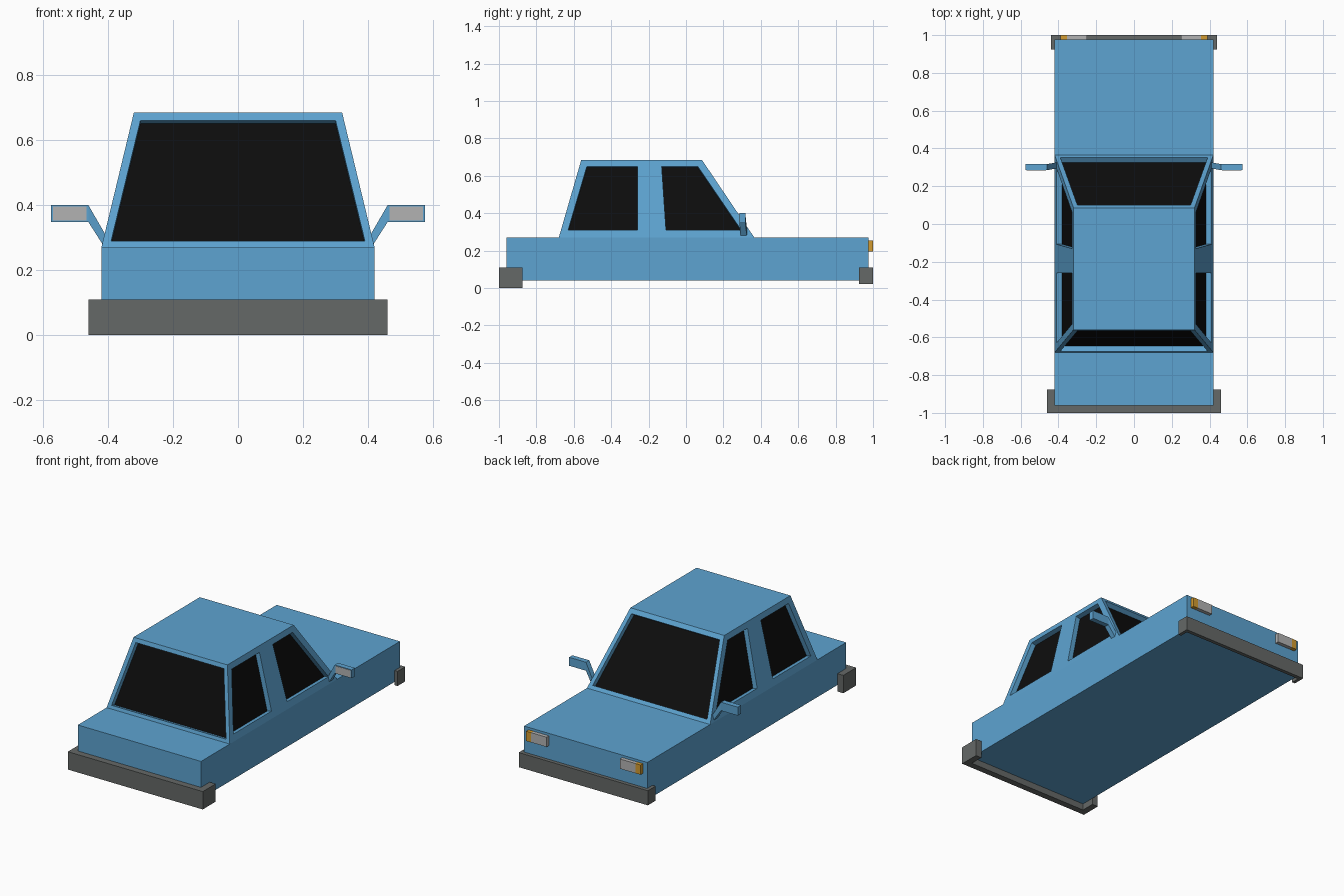
import bpy, bmesh
from mathutils import Vector

if "Cube" in bpy.data.objects:
    bpy.data.objects.remove(bpy.data.objects["Cube"])


def material(name, rgb):
    m = bpy.data.materials.new(name)
    m.diffuse_color = (*rgb, 1)
    m.use_nodes = True
    m.node_tree.nodes["Principled BSDF"].inputs["Base Color"].default_value = m.diffuse_color
    return m


BLUE = material("blue_paint", (0.11, 0.37, 0.64))
BLACK = material("dark_glass", (0.004, 0.004, 0.004))
DARK = material("bumper_grey", (0.13, 0.14, 0.135))
SILVER = material("lamp_grey", (0.45, 0.45, 0.45))
ORANGE = material("amber", (0.65, 0.33, 0.03))


def finish(name, bm, *mats):
    bmesh.ops.remove_doubles(bm, verts=bm.verts, dist=1e-5)
    bmesh.ops.recalc_face_normals(bm, faces=bm.faces)
    me = bpy.data.meshes.new(name)
    bm.to_mesh(me)
    bm.free()
    for m in mats:
        me.materials.append(m)
    ob = bpy.data.objects.new(name, me)
    bpy.context.collection.objects.link(ob)
    return ob


def prism(name, points, offset, mat):
    """Closed prism: a flat outline swept along an offset."""
    bm = bmesh.new()
    face = bm.faces.new([bm.verts.new(p) for p in points])
    new = bmesh.ops.extrude_face_region(bm, geom=[face], use_keep_orig=True)["geom"]
    verts = [g for g in new if isinstance(g, bmesh.types.BMVert)]
    bmesh.ops.translate(bm, verts=verts, vec=offset)
    return finish(name, bm, mat)


def box(name, x0, x1, y0, y1, z0, z1, mat):
    pts = [(x0, y0, z0), (x1, y0, z0), (x1, y1, z0), (x0, y1, z0)]
    return prism(name, pts, (0, 0, z1 - z0), mat)


def mirror_x(ob):
    """Mirror across the centre plane."""
    mod = ob.modifiers.new("mirror", "MIRROR")
    mod.use_clip = False
    return ob


# Lower body
box("body", -0.42, 0.42, -0.96, 0.977, 0.04, 0.27, BLUE)

# Cabin: tapered shell with recessed windows
Z0, Z1 = 0.27, 0.685


def taper(z):
    t = (z - Z0) / (Z1 - Z0)
    return 0.42 - 0.10 * t, 0.365 - 0.28 * t, -0.68 + 0.12 * t


def on_side(s, y, z):
    return Vector((s * taper(z)[0], y, z))


def on_end(front, x, z):
    return Vector((x, taper(z)[1 if front else 2], z))


cabin = bmesh.new()


def quad(pts, mat=0):
    cabin.faces.new([cabin.verts.new(p) for p in pts]).material_index = mat


def window_panel(outer, hole, depth=0.03):
    n = (outer[1] - outer[0]).cross(outer[3] - outer[0]).normalized()
    if n.z < 0:
        n = -n
    glass = [p - n * depth for p in hole]
    for i in range(4):
        j = (i + 1) % 4
        quad([outer[i], outer[j], hole[j], hole[i]])
        quad([hole[i], hole[j], glass[j], glass[i]])
    quad(glass, 1)


# Windscreen and rear window
for front in (True, False):
    outer = [(-0.42, Z0), (0.42, Z0), (0.32, Z1), (-0.32, Z1)]
    hole = [(-0.39, 0.29), (0.39, 0.29), (0.30, 0.66), (-0.30, 0.66)]
    window_panel([on_end(front, *p) for p in outer], [on_end(front, *p) for p in hole])

# Side windows, two per side
side_panels = [
    ([(-0.68, Z0), (-0.18, Z0), (-0.195, Z1), (-0.56, Z1)],
     [(-0.63, 0.31), (-0.26, 0.31), (-0.26, 0.65), (-0.53, 0.65)]),
    ([(-0.18, Z0), (0.365, Z0), (0.085, Z1), (-0.195, Z1)],
     [(-0.107, 0.31), (0.295, 0.31), (0.063, 0.65), (-0.13, 0.65)]),
]
for s in (-1, 1):
    for outer, hole in side_panels:
        window_panel([on_side(s, *p) for p in outer], [on_side(s, *p) for p in hole])

# Roof
roof = [(0.32, y, Z1) for y in (-0.56, -0.195, 0.085)]
quad(roof + [(-x, y, z) for x, y, z in reversed(roof)])
finish("cabin", cabin, BLUE, BLACK)


# Bumpers: U-shaped bars wrapping the body corners
def bumper(name, w, tip, inner, arm, z0, z1):
    half = [(w, tip), (w, arm), (0.42, arm), (0.42, inner)]
    pts = half + [(-x, y) for x, y in reversed(half)]
    prism(name, [(x, y, z0) for x, y in pts], (0, 0, z1 - z0), DARK)


bumper("front_bumper", 0.46, -1.0, -0.96, -0.875, 0.0, 0.11)
bumper("back_bumper", 0.44, 1.0, 0.977, 0.925, 0.02, 0.11)

# Lamps with amber outer ends
mirror_x(box("lamps", 0.25, 0.355, 0.97, 1.0, 0.195, 0.255, SILVER))
mirror_x(box("amber_lamps", 0.355, 0.39, 0.97, 1.0, 0.195, 0.255, ORANGE))

# Wing mirrors: slanted arm, head and glass
bm = bmesh.new()
ends = []
for x, y, za, zb in ((0.405, 0.295, 0.262, 0.305), (0.46, 0.285, 0.348, 0.40)):
    ends.append([bm.verts.new(p) for p in
                 ((x, y, za), (x, y + 0.032, za), (x, y + 0.032, zb), (x, y, zb))])
for i in range(4):
    j = (i + 1) % 4
    bm.faces.new([ends[0][i], ends[0][j], ends[1][j], ends[1][i]])
for e in ends:
    bm.faces.new(e)
mirror_x(finish("mirror_arms", bm, BLUE))
mirror_x(box("mirror_heads", 0.46, 0.575, 0.285, 0.317, 0.348, 0.40, BLUE))
mirror_x(box("mirror_glass", 0.465, 0.568, 0.283, 0.29, 0.352, 0.396, SILVER))
